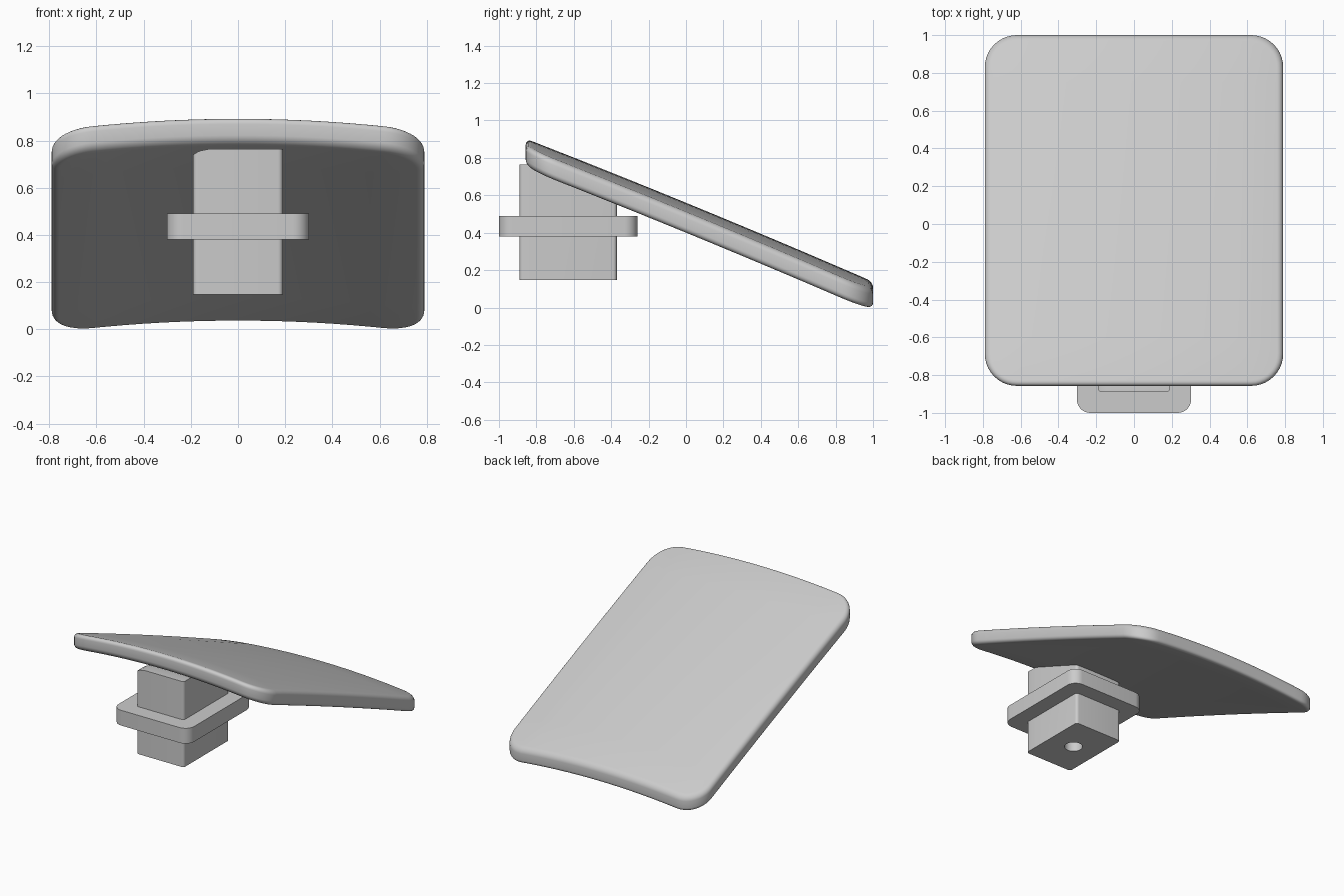
import bpy
import bmesh
import math
from mathutils import Vector, Matrix

cube = bpy.data.objects.get("Cube")
if cube:
    bpy.data.objects.remove(cube, do_unlink=True)

GREY = (0.6, 0.6, 0.6, 1.0)
grey = bpy.data.materials.new("light grey")
grey.use_nodes = True
grey.diffuse_color = GREY
grey.node_tree.nodes["Principled BSDF"].inputs["Base Color"].default_value = GREY

PLATE_THICKNESS = 0.112


def plate_top(x, y):
    """Height of the arched, sloping upper surface."""
    return 0.56 - 0.41 * y - 0.012 * y * y - 0.083 * x * x


def rounded_prism(width, y0, y1, z0, z1, radius, steps):
    """Upright block with rounded vertical corners, centred on x."""
    bm = bmesh.new()
    cx, cy, mid = width / 2 - radius, (y1 - y0) / 2 - radius, (y0 + y1) / 2
    ring = []
    for corner, (sx, sy) in enumerate([(1, 1), (-1, 1), (-1, -1), (1, -1)]):
        for i in range(steps + 1):
            a = math.pi / 2 * (corner + i / steps)
            ring.append(bm.verts.new((sx * cx + radius * math.cos(a),
                                      mid + sy * cy + radius * math.sin(a), z0)))
    base = bm.faces.new(ring)
    ext = bmesh.ops.extrude_face_region(bm, geom=[base], use_keep_orig=True)
    for v in ext["geom"]:
        if isinstance(v, bmesh.types.BMVert):
            v.co.z = z1
    bmesh.ops.recalc_face_normals(bm, faces=bm.faces)
    return bm


def slice_at(bm, axis, values):
    """Add edge loops where the block crosses the given coordinates."""
    normal = Vector((0, 0, 0))
    normal[axis] = 1
    for value in values:
        geom = bm.verts[:] + bm.edges[:] + bm.faces[:]
        bmesh.ops.bisect_plane(bm, geom=geom, dist=1e-5,
                               plane_co=normal * value, plane_no=normal)


def finish(bm, name):
    mesh = bpy.data.meshes.new(name)
    bm.to_mesh(mesh)
    bm.free()
    mesh.materials.append(grey)
    obj = bpy.data.objects.new(name, mesh)
    bpy.context.collection.objects.link(obj)
    return obj


def smooth(obj):
    bpy.ops.object.select_all(action="DESELECT")
    obj.select_set(True)
    bpy.context.view_layer.objects.active = obj
    bpy.ops.object.shade_smooth_by_angle(angle=math.radians(35))


# Arched sloping plate with a softened rim
bm = rounded_prism(1.58, -0.857, 1.0, -PLATE_THICKNESS, 0, 0.17, 10)
rim = [e for e in bm.edges if abs(e.verts[0].co.z - e.verts[1].co.z) < 1e-5]
bmesh.ops.bevel(bm, geom=rim, offset=0.032, segments=5, profile=0.5, affect="EDGES")
slice_at(bm, 0, [i * 0.08 for i in range(-7, 8)])
slice_at(bm, 1, [i * 0.15 for i in range(-4, 6)])
for v in bm.verts:
    v.co.z += plate_top(v.co.x, v.co.y)
smooth(finish(bm, "sloping_plate"))

# Post, its top tucked into the underside of the plate
bm = rounded_prism(0.38, -0.89, -0.37, 0.148, 0.765, 0.02, 4)
slice_at(bm, 0, [-0.16, -0.12])
slice_at(bm, 1, [-0.8])
for v in bm.verts:
    if v.co.z > 0.7:
        inside = plate_top(v.co.x, v.co.y) - PLATE_THICKNESS * 0.6
        corner_drop = 0.025 * (max(0, -v.co.x - 0.12) / 0.07) ** 2
        v.co.z = min(0.765, inside) - corner_drop
post = finish(bm, "post")

# Round blind hole in the foot of the post
bm = bmesh.new()
bmesh.ops.create_cone(bm, cap_ends=True, segments=32, radius1=0.06, radius2=0.06,
                      depth=0.5, matrix=Matrix.Translation((0, -0.63, 0.2)))
cutter = finish(bm, "hole_cutter")
cutter.hide_render = True
cut = post.modifiers.new("hole", "BOOLEAN")
cut.operation = "DIFFERENCE"
cut.object = cutter
bpy.context.view_layer.objects.active = post
bpy.ops.object.modifier_apply(modifier=cut.name)
bpy.data.objects.remove(cutter, do_unlink=True)
smooth(post)

# Collar around the post
smooth(finish(rounded_prism(0.604, -1.0, -0.26, 0.38, 0.49, 0.07, 8), "collar"))
